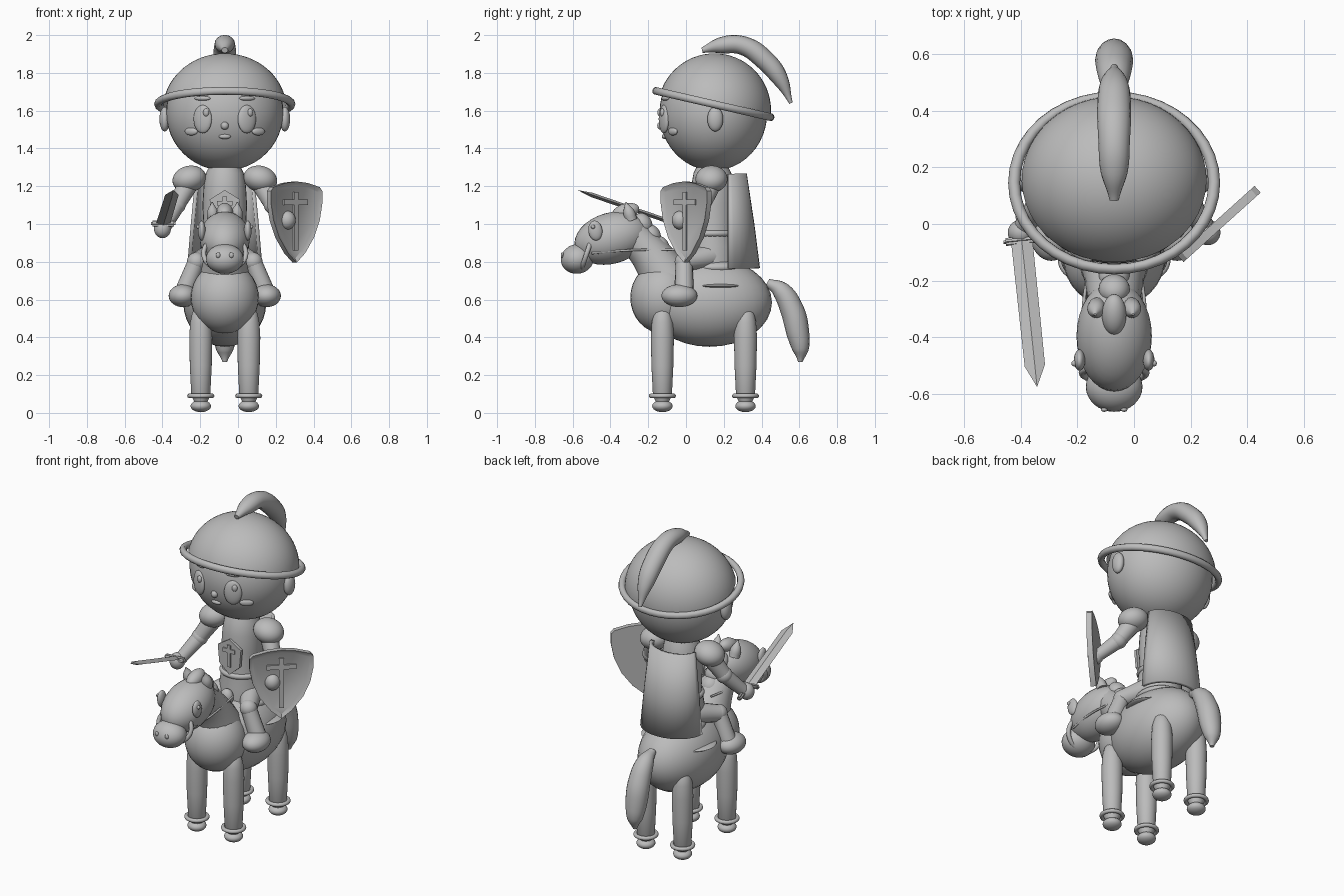
import bpy, bmesh, math
from mathutils import Vector, Matrix

old = bpy.data.objects.get("Cube")
if old:
    bpy.data.objects.remove(old, do_unlink=True)

GREY = (0.5, 0.5, 0.5, 1)
mat = bpy.data.materials.new("plain grey")
mat.use_nodes = True
mat.diffuse_color = GREY
mat.node_tree.nodes["Principled BSDF"].inputs["Base Color"].default_value = GREY
MID = -0.07          # x of the figure's middle plane
SIDES = ((1, "left"), (-1, "right"))


def finish(ob, name, angle=40):
    ob.name = name
    ob.data.materials.clear()
    ob.data.materials.append(mat)
    bpy.ops.object.select_all(action='DESELECT')
    ob.select_set(True)
    bpy.context.view_layer.objects.active = ob
    bpy.ops.object.shade_smooth_by_angle(angle=math.radians(angle))
    return ob


def from_bm(bm, name, matrix=None, angle=40):
    bmesh.ops.recalc_face_normals(bm, faces=bm.faces)
    me = bpy.data.meshes.new(name)
    bm.to_mesh(me)
    bm.free()
    ob = bpy.data.objects.new(name, me)
    bpy.context.collection.objects.link(ob)
    if matrix:
        ob.matrix_world = matrix
    return finish(ob, name, angle)


def ball(name, x, y, z, r, tilt=0, roll=0, seg=32):
    """Ellipsoid, x measured from the middle plane."""
    r = r if isinstance(r, tuple) else (r, r, r)
    bm = bmesh.new()
    bmesh.ops.create_uvsphere(bm, u_segments=seg, v_segments=seg // 2, radius=1)
    bmesh.ops.scale(bm, vec=r, verts=bm.verts)
    m = Matrix.Translation((MID + x, y, z)) @ Matrix.Rotation(roll, 4, 'Y') @ Matrix.Rotation(tilt, 4, 'X')
    return from_bm(bm, name, m)


def ring(name, x, y, z, major, minor, tilt=0, stretch=1):
    bpy.ops.mesh.primitive_torus_add(location=(MID + x, y, z), rotation=(tilt, 0, 0), major_radius=major,
                                     minor_radius=minor, major_segments=40, minor_segments=10)
    ob = bpy.context.object
    ob.scale.y = stretch
    return finish(ob, name)


def tube(name, pts, radii, widen=1):
    """Smooth tapered tube through points."""
    cu = bpy.data.curves.new(name, 'CURVE')
    cu.dimensions = '3D'
    cu.bevel_depth, cu.bevel_resolution, cu.use_fill_caps = 1, 6, True
    sp = cu.splines.new('BEZIER')
    sp.bezier_points.add(len(pts) - 1)
    sp.resolution_u = 8
    sp.radius_interpolation = 'CARDINAL'
    for bp, p, r in zip(sp.bezier_points, pts, radii):
        bp.co, bp.radius = p, r
        bp.handle_left_type = bp.handle_right_type = 'AUTO'
    ob = bpy.data.objects.new(name, cu)
    bpy.context.collection.objects.link(ob)
    ob.location.x, ob.scale.x = MID, widen
    bpy.ops.object.select_all(action='DESELECT')
    ob.select_set(True)
    bpy.context.view_layer.objects.active = ob
    bpy.ops.object.convert(target='MESH')
    return finish(bpy.context.object, name, 60)


def lathe(name, x, y, profile):
    bm = bmesh.new()
    vs = [bm.verts.new((r, 0, z)) for r, z in profile]
    es = [bm.edges.new(p) for p in zip(vs, vs[1:])]
    bmesh.ops.spin(bm, geom=vs + es, cent=(0, 0, 0), axis=(0, 0, 1), angle=math.tau, steps=28)
    bmesh.ops.remove_doubles(bm, verts=bm.verts, dist=1e-4)
    return from_bm(bm, name, Matrix.Translation((MID + x, y, 0)))


def plate(name, outline, depth, matrix):
    """Flat outline in local xz, thickened toward local -y."""
    bm = bmesh.new()
    f = bm.faces.new([bm.verts.new((x, 0, z)) for x, z in outline])
    out = bmesh.ops.extrude_face_region(bm, geom=[f])["geom"]
    bmesh.ops.translate(bm, vec=(0, -depth, 0), verts=[v for v in out if isinstance(v, bmesh.types.BMVert)])
    return from_bm(bm, name, matrix, 30)


def cross(name, w, top, bottom, arm, bar, depth, matrix):
    half = [(w, top), (w, bar + w), (arm, bar + w), (arm, bar - w), (w, bar - w), (w, bottom)]
    plate(name, half + [(-x, z) for x, z in reversed(half)], depth, matrix)


# Horse body, neck and head
ball("horse_body", 0, 0.125, 0.585, (0.22, 0.33, 0.235))
ball("horse_chest", 0, -0.12, 0.61, (0.18, 0.175, 0.19))
tube("horse_neck", [(0, -0.06, 0.62), (0, -0.16, 0.8), (0, -0.29, 0.95)], [0.15, 0.115, 0.09])
ball("horse_head", 0, -0.395, 0.925, (0.133, 0.2, 0.135), tilt=0.28)
ball("horse_muzzle", 0, -0.575, 0.815, (0.1, 0.088, 0.078), tilt=0.2)
ring("halter_ring", 0, -0.525, 0.845, 0.112, 0.013, tilt=1.25, stretch=0.85)
ball("forelock", 0, -0.32, 1.065, (0.043, 0.075, 0.043), tilt=0.3)
for i in range(4):
    ball(f"mane_tuft_{i}", 0, -0.23 + 0.045 * i, 1.0 - 0.06 * i, (0.055, 0.05, 0.06), tilt=0.5)
for s, side in SIDES:
    ball(f"{side}_horse_eye", s * 0.122, -0.48, 0.965, (0.02, 0.037, 0.053), tilt=0.15)
    ball(f"{side}_horse_eye_glint", s * 0.14, -0.492, 0.985, 0.011, seg=12)
    ball(f"{side}_nostril", s * 0.035, -0.655, 0.835, (0.012, 0.008, 0.015), seg=12)
    tube(f"{side}_horse_ear", [(s * 0.06, -0.29, 1.02), (s * 0.065, -0.305, 1.07), (s * 0.067, -0.32, 1.115)],
         [0.032, 0.028, 0.004])
    tube(f"{side}_rein", [(s * 0.1, -0.5, 0.845), (s * 0.11, -0.32, 0.86), (s * 0.07, -0.05, 0.865)], [0.006] * 3)
tube("horse_tail", [(0, 0.43, 0.69), (0, 0.5, 0.65), (0, 0.56, 0.55), (0, 0.593, 0.42), (0, 0.607, 0.33),
                    (0, 0.605, 0.27)], [0.022, 0.048, 0.062, 0.06, 0.042, 0.012], 1.05)

# Horse legs
for y, end in ((-0.125, "front"), (0.315, "back")):
    for s, side in SIDES:
        tag = f"{end}_{side}"
        lathe(f"{tag}_horse_leg", s * 0.127, y,
              [(0, 0.57), (0.025, 0.56), (0.045, 0.53), (0.056, 0.48), (0.061, 0.4), (0.058, 0.25),
               (0.05, 0.09), (0.03, 0.05), (0, 0.05)])
        ring(f"{tag}_anklet", s * 0.127, y, 0.09, 0.06, 0.012)
        ball(f"{tag}_hoof", s * 0.127, y, 0.036, (0.054, 0.054, 0.032))

# Saddle
ball("saddle_blanket", 0, 0.17, 0.672, (0.235, 0.165, 0.018))
ball("saddle", 0, 0.16, 0.77, (0.15, 0.15, 0.05))
ball("saddle_horn", 0, -0.01, 0.83, (0.04, 0.035, 0.05))

# Rider torso
lathe("rider_torso", 0, 0.14, [(0, 0.77), (0.13, 0.78), (0.128, 0.88), (0.112, 0.98), (0.118, 1.1), (0.112, 1.2),
                              (0.1, 1.27), (0.07, 1.33), (0, 1.33)])
ring("belt", 0, 0.14, 0.95, 0.112, 0.017)
badge = Matrix.Translation((MID, 0.032, 1.09))
plate("chest_badge", [(0, 0.09), (0.08, 0.04), (0.07, -0.07), (0, -0.13), (-0.07, -0.07), (-0.08, 0.04)], 0.018, badge)
cross("badge_cross", 0.012, 0.055, -0.08, 0.04, 0.02, 0.026, badge)

# Rider limbs
for s, side in SIDES:
    hand_z = 1.02 if s > 0 else 0.975
    ball(f"{side}_pauldron", s * 0.188, 0.135, 1.238, (0.09, 0.085, 0.07), roll=s * 0.25)
    tube(f"{side}_upper_arm", [(s * 0.19, 0.135, 1.22), (s * 0.255, 0.085, 1.1)], [0.055, 0.045])
    ball(f"{side}_elbow", s * 0.255, 0.085, 1.1, 0.048)
    tube(f"{side}_forearm", [(s * 0.255, 0.085, 1.1), (s * 0.325, -0.02, hand_z)], [0.044, 0.036])
    ball(f"{side}_hand", s * 0.33, -0.03, hand_z, (0.045, 0.045, 0.05))
    tube(f"{side}_thigh", [(s * 0.07, 0.13, 0.83), (s * 0.15, -0.005, 0.8)], [0.065, 0.05])
    ball(f"{side}_knee", s * 0.15, -0.01, 0.8, 0.05)
    tube(f"{side}_shin", [(s * 0.15, -0.01, 0.8), (s * 0.215, -0.01, 0.64)], [0.046, 0.05])
    ball(f"{side}_boot", s * 0.222, -0.035, 0.62, (0.075, 0.095, 0.06))

# Cape: curved tapering shell behind the torso
bm = bmesh.new()
rows = []
for z, w, d in ((1.265, 0.145, 0.09), (1.0, 0.17, 0.13), (0.765, 0.19, 0.16)):
    rows.append([bm.verts.new((MID - w * math.cos(math.pi * i / 16), 0.222 + d * math.sin(math.pi * i / 16), z))
                 for i in range(17)])
for a, b in zip(rows, rows[1:]):
    for i in range(16):
        bm.faces.new((a[i], a[i + 1], b[i + 1], b[i]))
cape = from_bm(bm, "cape")
mod = cape.modifiers.new("thickness", 'SOLIDIFY')
mod.thickness, mod.offset = 0.02, 0

# Rider head and face
HEAD, HR = Vector((0, 0.145, 1.59)), Vector((0.31, 0.285, 0.307))
ball("rider_head", *HEAD, tuple(HR), seg=48)


def on_face(x, z):
    k = 1 - (x / HR.x) ** 2 - ((z - HEAD.z) / HR.z) ** 2
    return HEAD.y - HR.y * math.sqrt(k)


def face_part(name, x, z, w, h, d=0.014, out=0.0):
    ob = ball(name, x, on_face(x, z) - out, z, (w, d, h), seg=24)
    ob.rotation_euler.z = math.atan2(x, 0.27)


face_part("nose", 0, 1.52, 0.021, 0.021, 0.02)
face_part("mouth", 0, 1.463, 0.032, 0.013)
for s, side in SIDES:
    face_part(f"{side}_eye", s * 0.117, 1.555, 0.052, 0.075, 0.02)
    face_part(f"{side}_eye_glint", s * 0.117 + 0.018, 1.59, 0.016, 0.021, 0.012, 0.014)
    face_part(f"{side}_cheek", s * 0.178, 1.49, 0.04, 0.021)
    face_part(f"{side}_brow", s * 0.118, 1.665, 0.046, 0.012)
    ball(f"{side}_ear", s * 0.318, 0.155, 1.555, (0.028, 0.042, 0.065))

# Helmet: dome cut along the tilted brim
TILT = -0.225
RIM = Vector((0, 0.145, 1.635))
bm = bmesh.new()
bmesh.ops.create_uvsphere(bm, u_segments=48, v_segments=32, radius=1)
bmesh.ops.scale(bm, vec=(0.328, 0.3, 0.3), verts=bm.verts)
bmesh.ops.translate(bm, vec=(0, 0.15, 1.603), verts=bm.verts)
bmesh.ops.bisect_plane(bm, geom=bm.verts[:] + bm.edges[:] + bm.faces[:], plane_co=RIM,
                       plane_no=(0, -math.sin(TILT), math.cos(TILT)), clear_inner=True)
from_bm(bm, "helmet", Matrix.Translation((MID, 0, 0)))
ring("helmet_brim", *RIM, 0.353, 0.021, tilt=TILT, stretch=0.885)
tube("plume", [(0, 0.085, 1.92), (0, 0.18, 1.945), (0, 0.3, 1.945), (0, 0.42, 1.865), (0, 0.5, 1.765),
               (0, 0.556, 1.64)], [0.015, 0.042, 0.05, 0.053, 0.042, 0.01], 1.12)

# Shield: rim, panel and cross, turned outward
turn = Matrix.Translation((0.3, 0.0, 1.03)) @ Matrix.Rotation(math.radians(42), 4, 'Z')
half = [(0, 0.195), (0.08, 0.187), (0.165, 0.165), (0.183, 0.145), (0.183, 0.08), (0.165, -0.01), (0.125, -0.1),
        (0.06, -0.185), (0, -0.235)]
outline = half + [(-x, z) for x, z in reversed(half[1:-1])]
bm = bmesh.new()
f = bm.faces.new([bm.verts.new((x, 0.016, z)) for x, z in outline])
out = bmesh.ops.extrude_face_region(bm, geom=[f])["geom"]
bmesh.ops.translate(bm, vec=(0, -0.032, 0), verts=[v for v in out if isinstance(v, bmesh.types.BMVert)])
front = next(g for g in out if isinstance(g, bmesh.types.BMFace))
bm.normal_update()
bmesh.ops.inset_region(bm, faces=[front], thickness=0.022)
bmesh.ops.translate(bm, vec=(0, 0.012, 0), verts=front.verts)
from_bm(bm, "shield", turn, 30)
cross("shield_cross", 0.014, 0.14, -0.17, 0.085, 0.085, 0.013, turn)

# Sword: diamond blade pointing forward and up from the right hand
base, tip = Vector((-0.4, -0.02, 0.99)), Vector((-0.342, -0.575, 1.18))
aim = Matrix.Translation(base) @ (tip - base).to_track_quat('Y', 'Z').to_matrix().to_4x4()
length = (tip - base).length
bm = bmesh.new()
rings = [[bm.verts.new((x, y, z)) for x, z in ((w, 0), (0, 0.012), (-w, 0), (0, -0.012))]
         for w, y in ((0.038, 0.03), (0.036, length - 0.08))]
end = bm.verts.new((0, length, 0))
bm.faces.new(rings[0])
for i in range(4):
    j = (i + 1) % 4
    bm.faces.new((rings[0][i], rings[0][j], rings[1][j], rings[1][i]))
    bm.faces.new((rings[1][i], rings[1][j], end))
from_bm(bm, "sword_blade", aim, 10)
for name, size, y in (("sword_guard", (0.13, 0.025, 0.03), 0.04), ("sword_grip", (0.026, 0.14, 0.026), -0.02)):
    bm = bmesh.new()
    bmesh.ops.create_cube(bm, size=1)
    bmesh.ops.scale(bm, vec=size, verts=bm.verts)
    bmesh.ops.translate(bm, vec=(0, y, 0), verts=bm.verts)
    bmesh.ops.bevel(bm, geom=bm.edges[:], offset=0.008, segments=2, affect='EDGES')
    from_bm(bm, name, aim, 30)
